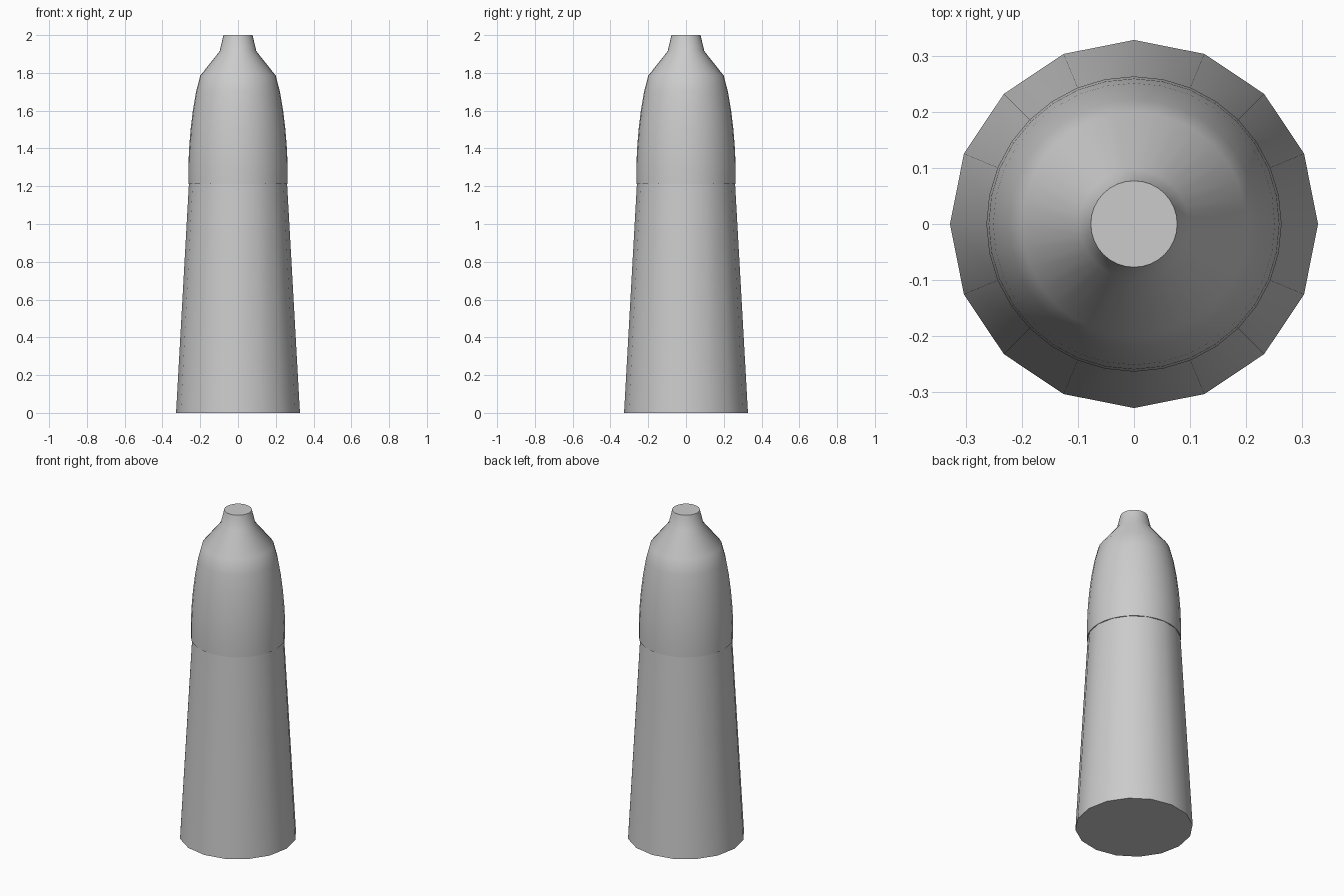
import bpy, bmesh
from math import cos, sin, tau, radians

if "Cube" in bpy.data.objects:
    bpy.data.objects.remove(bpy.data.objects["Cube"])


def lathe(name, profile, sides):
    """Closed solid of revolution from (radius, z) points, bottom to top."""
    bm = bmesh.new()
    rings = [[bm.verts.new((r * cos(tau * i / sides), r * sin(tau * i / sides), z))
              for i in range(sides)] for r, z in profile]
    for low, high in zip(rings, rings[1:]):
        for i in range(sides):
            j = (i + 1) % sides
            bm.faces.new((low[i], low[j], high[j], high[i]))
    bm.faces.new(rings[0][::-1])
    bm.faces.new(rings[-1])
    mesh = bpy.data.meshes.new(name)
    bm.to_mesh(mesh)
    bm.free()
    obj = bpy.data.objects.new(name, mesh)
    bpy.context.collection.objects.link(obj)
    bpy.context.view_layer.objects.active = obj
    obj.select_set(True)
    bpy.ops.object.shade_smooth_by_angle(angle=radians(30))
    obj.select_set(False)
    return obj


# Tapered sixteen-sided lower body
lathe("lower_body", [(0.328, 0), (0.26, 1.212)], 16)

# Rounded upper sleeve, sloped shoulder and narrow tip
lathe("upper_sleeve", [
    (0.262, 1.212), (0.263, 1.30), (0.259, 1.40), (0.251, 1.50),
    (0.239, 1.60), (0.222, 1.70), (0.20, 1.785),
    (0.097, 1.915), (0.077, 2.0)], 32)
